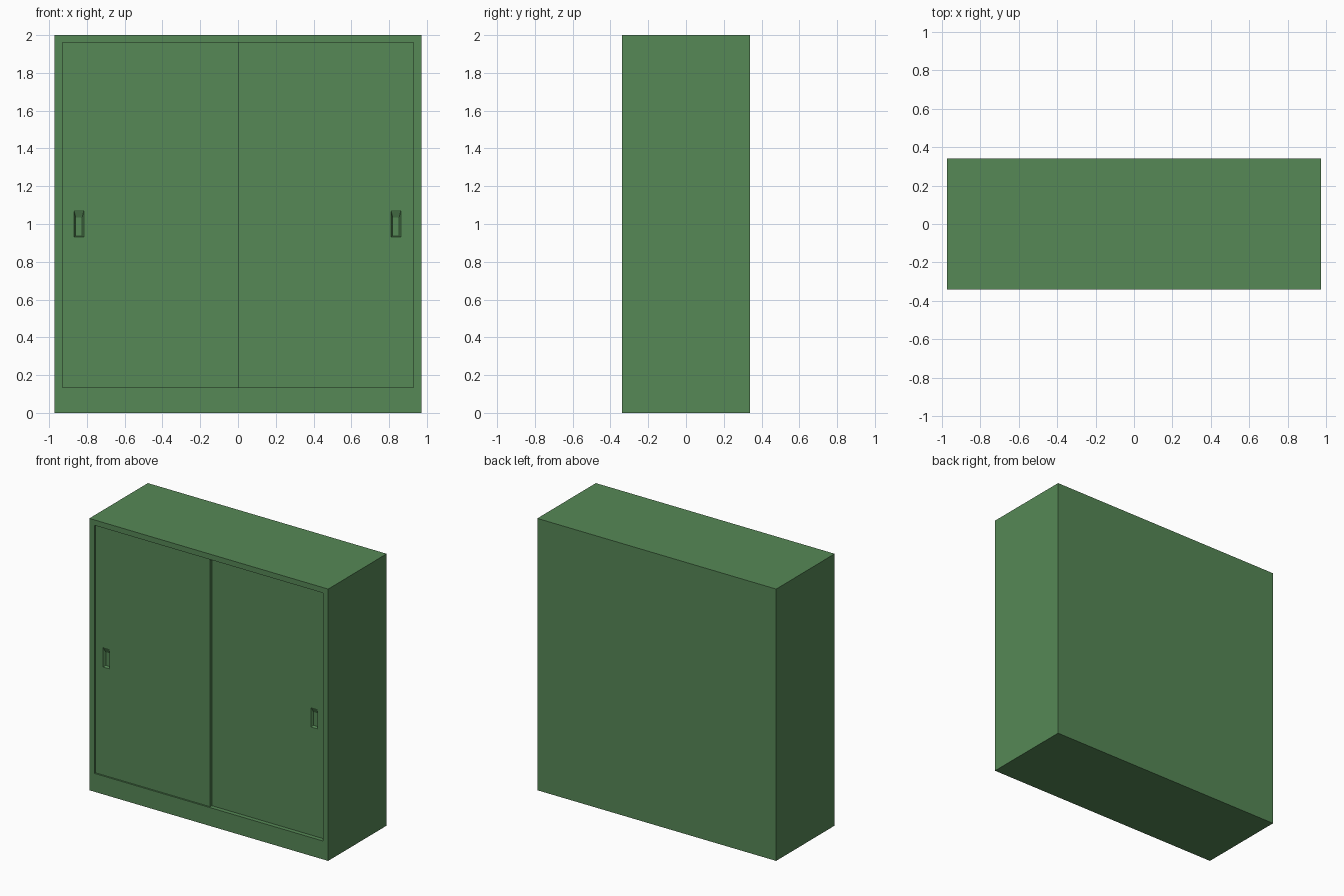
import bpy
import bmesh

cube = bpy.data.objects.get("Cube")
if cube:
    bpy.data.objects.remove(cube, do_unlink=True)

green = bpy.data.materials.new("cabinet green")
green.use_nodes = True
color = (0.093, 0.246, 0.093, 1)
green.diffuse_color = color
green.node_tree.nodes["Principled BSDF"].inputs["Base Color"].default_value = color


def pocket_box(name, rect, front, back, hole, floor, depth):
    """Box whose front has a pocket; rects are (x0, x1, z0, z1)."""
    bm = bmesh.new()

    def ring(r, y):
        x0, x1, z0, z1 = r
        return [bm.verts.new((x, y, z))
                for x, z in ((x0, z0), (x1, z0), (x1, z1), (x0, z1))]

    # Back, outer walls, front rim, pocket walls and pocket floor
    rings = [ring(rect, back), ring(rect, front),
             ring(hole, front), ring(floor, front + depth)]
    for a, b in zip(rings, rings[1:]):
        for i in range(4):
            j = (i + 1) % 4
            bm.faces.new((a[i], a[j], b[j], b[i]))
    bm.faces.new(rings[0])
    bm.faces.new(rings[-1])
    bmesh.ops.recalc_face_normals(bm, faces=bm.faces)
    mesh = bpy.data.meshes.new(name)
    bm.to_mesh(mesh)
    bm.free()
    mesh.materials.append(green)
    obj = bpy.data.objects.new(name, mesh)
    bpy.context.collection.objects.link(obj)
    return obj


# Carcass with a shallow door opening above a plinth
opening = (-0.93, 0.93, 0.135, 1.96)
pocket_box("cabinet_body", (-0.972, 0.972, 0, 2), -0.34, 0.34,
           opening, opening, 0.06)

# Sliding doors on two tracks, each with a recessed finger pull
for name, x0, x1, front, pull in (
        ("right_door", -0.93, 0.003, -0.328, -0.842),
        ("left_door", -0.03, 0.93, -0.308, 0.836)):
    pocket_box(name, (x0, x1, 0.135, 1.96), front, front + 0.02,
               (pull - 0.027, pull + 0.027, 0.93, 1.075),
               (pull - 0.017, pull + 0.017, 0.937, 1.035), 0.018)
